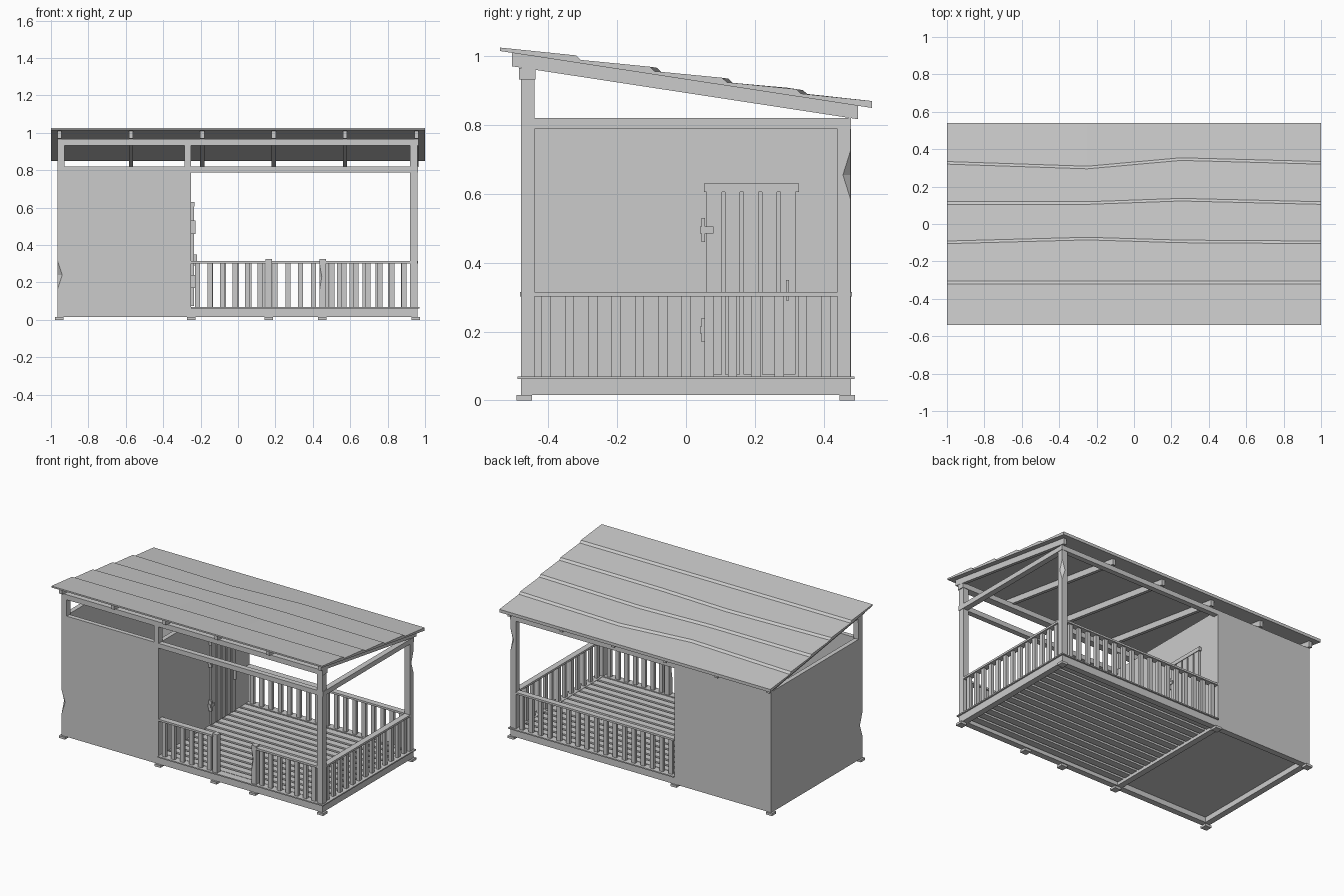
import bpy, bmesh
from mathutils import Vector

if "Cube" in bpy.data.objects:
    bpy.data.objects.remove(bpy.data.objects["Cube"], do_unlink=True)

grey = bpy.data.materials.new("plain grey")
grey.use_nodes = True
GREY = (0.6, 0.6, 0.6, 1)
grey.diffuse_color = GREY
grey.node_tree.nodes["Principled BSDF"].inputs["Base Color"].default_value = GREY


def finish(name, bm):
    bmesh.ops.recalc_face_normals(bm, faces=bm.faces)
    mesh = bpy.data.meshes.new(name)
    bm.to_mesh(mesh)
    bm.free()
    mesh.materials.append(grey)
    ob = bpy.data.objects.new(name, mesh)
    bpy.context.collection.objects.link(ob)
    return ob


def boxes(name, items):
    """One object from boxes given as x, y, z ranges."""
    bm = bmesh.new()
    for x, y, z in items:
        verts = bmesh.ops.create_cube(bm, size=1)["verts"]
        for v in verts:
            v.co = Vector([lo + (hi - lo) * (c + 0.5)
                           for (lo, hi), c in zip((x, y, z), v.co)])
    return finish(name, bm)


def around(c, w):
    return (c - w / 2, c + w / 2)


def extrude_sections(name, sections):
    """Bridge equal-length closed cross-sections and cap both ends."""
    bm = bmesh.new()
    rings = [[bm.verts.new(p) for p in s] for s in sections]
    n = len(rings[0])
    for a, b in zip(rings, rings[1:]):
        for i in range(n):
            j = (i + 1) % n
            bm.faces.new((a[i], a[j], b[j], b[i]))
    bm.faces.new(rings[0])
    bm.faces.new(rings[-1])
    return finish(name, bm)


def chip(ob, centre, size):
    """Cut a long diamond-shaped splinter out of a corner."""
    bm = bmesh.new()
    bmesh.ops.create_cone(bm, cap_ends=True, segments=4, radius1=1, radius2=0, depth=1)
    for v in bm.verts:
        v.co.z += 0.5
    top = bm.copy()
    bm.free()
    top.free()
    bm = bmesh.new()
    ring = [bm.verts.new(Vector(centre) + Vector((a * size[0], b * size[1], 0)))
            for a, b in ((1, 0), (0, 1), (-1, 0), (0, -1))]
    for s in (1, -1):
        tip = bm.verts.new(Vector(centre) + Vector((0, 0, s * size[2])))
        for i in range(4):
            bm.faces.new((ring[i], ring[(i + 1) % 4], tip))
    cutter = finish("chip_cutter", bm)
    cutter.hide_render = True
    mod = ob.modifiers.new("chip", "BOOLEAN")
    mod.operation, mod.object, mod.solver = "DIFFERENCE", cutter, "EXACT"
    bpy.context.view_layer.objects.active = ob
    bpy.ops.object.modifier_apply(modifier=mod.name)
    bpy.data.objects.remove(cutter, do_unlink=True)


# Overall layout
LEFT, WALL, RIGHT, SIDE = -0.965, -0.25, 0.96, 0.48
FLOOR, EAVE = 0.07, 0.82


def roof_under(y):
    return 0.9325 - 0.153 * y


# Roof: overlapping courses with slightly uneven lower edges
kinks = {-1: (0, 0, 0, 0), -0.25: (0, 0.02, 0, -0.025),
         0.25: (0, 0.005, 0.018, 0.02), 1: (0, 0, 0, 0)}
sections = []
for x, shift in kinks.items():
    pts = [(-0.54, 0), (-0.54, 0.010)]
    for y, s in zip((-0.32, -0.105, 0.105, 0.32), shift):
        pts += [(y + s, 0.021), (y + s + 0.014, 0.010)]
    pts += [(0.54, 0.020), (0.54, 0)]
    sections.append([(x, y, roof_under(y) + t) for y, t in pts])
extrude_sections("roof_boards", sections)

# Sloping rafters
for i in range(6):
    x = -0.955 + i * 0.382
    extrude_sections("rafter", [[(xx, y, roof_under(y) - d) for y, d in
                     ((-0.505, 0), (0.5, 0), (0.5, 0.039), (-0.505, 0.039))]
                     for xx in around(x, 0.022)])

# Enclosed room: four walls and a floor
walls = boxes("room_front_wall", [((LEFT, WALL), (-SIDE, -SIDE + 0.03), (0.015, EAVE))])
chip(walls, (LEFT, -SIDE, 0.24), (0.025, 0.025, 0.075))
end = boxes("room_end_wall", [((LEFT, LEFT + 0.03), (-SIDE, SIDE), (0.015, EAVE))])
chip(end, (LEFT, -SIDE, 0.24), (0.025, 0.025, 0.075))
boxes("room_back_wall", [((LEFT, WALL), (SIDE - 0.03, SIDE), (0.015, EAVE))])
boxes("room_inner_wall", [((WALL - 0.03, WALL), (-SIDE, SIDE), (0.015, EAVE))])
boxes("room_floor", [((LEFT + 0.01, WALL - 0.01), (-0.47, 0.47), (0.05, FLOOR))])

# Plank door with lintel, hinges and handle
boxes("door_planks", [((WALL, WALL + 0.014), around(0.082 + i * 0.0535, 0.044),
                       (0.075, 0.605)) for i in range(5)])
boxes("door_lintel", [((WALL, WALL + 0.018), (0.052, 0.328), (0.605, 0.63))])
for z in (0.495, 0.205):
    boxes("door_hinge", [((WALL, WALL + 0.02), (0.04, 0.08), around(z, 0.02)),
                         ((WALL, WALL + 0.022), around(0.05, 0.01), around(z, 0.07))])
boxes("door_handle", [((WALL + 0.014, WALL + 0.03), around(0.295, 0.008), (0.29, 0.35))])

# Base beams and feet
low = (0.015, 0.062)
boxes("base_beams", [((LEFT, RIGHT), (-SIDE, -0.44), low), ((LEFT, RIGHT), (0.44, SIDE), low)]
      + [(around(x, 0.04), (-0.44, 0.44), low) for x in (LEFT + 0.02, WALL - 0.01, 0.94)])
feet = [(x, -0.47) for x in (-0.955, -0.25, 0.165, 0.45, 0.95)]
feet += [(x, 0.468) for x in (-0.955, -0.25, 0.95)]
boxes("feet", [(around(x, 0.045), around(y, 0.045), (0, 0.015)) for x, y in feet])

# Porch deck: border and boards with gaps
edge = (0.062, FLOOR)
boxes("deck_border", [((WALL, 0.97), (-0.49, -0.44), edge), ((WALL, 0.97), (0.44, 0.49), edge),
                      ((0.92, 0.97), (-0.44, 0.44), edge)])
boxes("deck_boards", [((WALL, 0.93), around(-0.41 + i * 0.063, 0.046), (0.035, FLOOR - 0.002))
                      for i in range(14)])

# Posts
boxes("front_posts", [(x, (-SIDE, -0.44), (z, 0.932)) for x, z in
      (((LEFT, -0.928), EAVE), ((-0.285, WALL), EAVE), ((0.92, RIGHT), FLOOR))])
corner = boxes("back_corner_post", [((0.92, RIGHT), (0.44, 0.478), (FLOOR, 0.79))])
chip(corner, (RIGHT, 0.478, 0.655), (0.022, 0.022, 0.07))

# Top beams
high, mid = (0.932, 0.966), (0.788, EAVE)
boxes("front_top_beam", [((LEFT, 0.965), (-0.485, -0.437), high)])
boxes("porch_beams", [((WALL, RIGHT), (-SIDE, -0.445), mid), ((WALL, RIGHT), (0.445, SIDE), mid),
                      ((0.925, RIGHT + 0.003), (-SIDE, SIDE), mid)])

# Railings
rail = (0.302, 0.315)


def railing(name, start, stop, across, along_x):
    count = round((stop - start) / 0.0675)
    step = (stop - start) / count
    parts = [((start, stop), around(across, 0.04), rail)]
    parts += [(around(start + (i + 0.5) * step, 0.027), around(across, 0.02), (FLOOR, 0.302))
              for i in range(count)]
    if not along_x:
        parts = [(y, x, z) for x, y, z in parts]
    boxes(name, parts)


railing("front_rail_by_room", WALL, 0.15, -0.462, True)
railing("front_rail_by_corner", 0.47, 0.92, -0.462, True)
railing("back_rail", WALL, 0.92, 0.462, True)
railing("side_rail", -0.44, 0.44, 0.942, False)

# Gate posts beside the entrance
boxes("gate_post", [(around(0.165, 0.035), around(-0.462, 0.036), (FLOOR, 0.325))])
gate = boxes("gate_post_chipped", [(around(0.453, 0.035), around(-0.462, 0.036), (FLOOR, 0.325))])
chip(gate, (0.436, -0.48, 0.23), (0.012, 0.012, 0.07))
